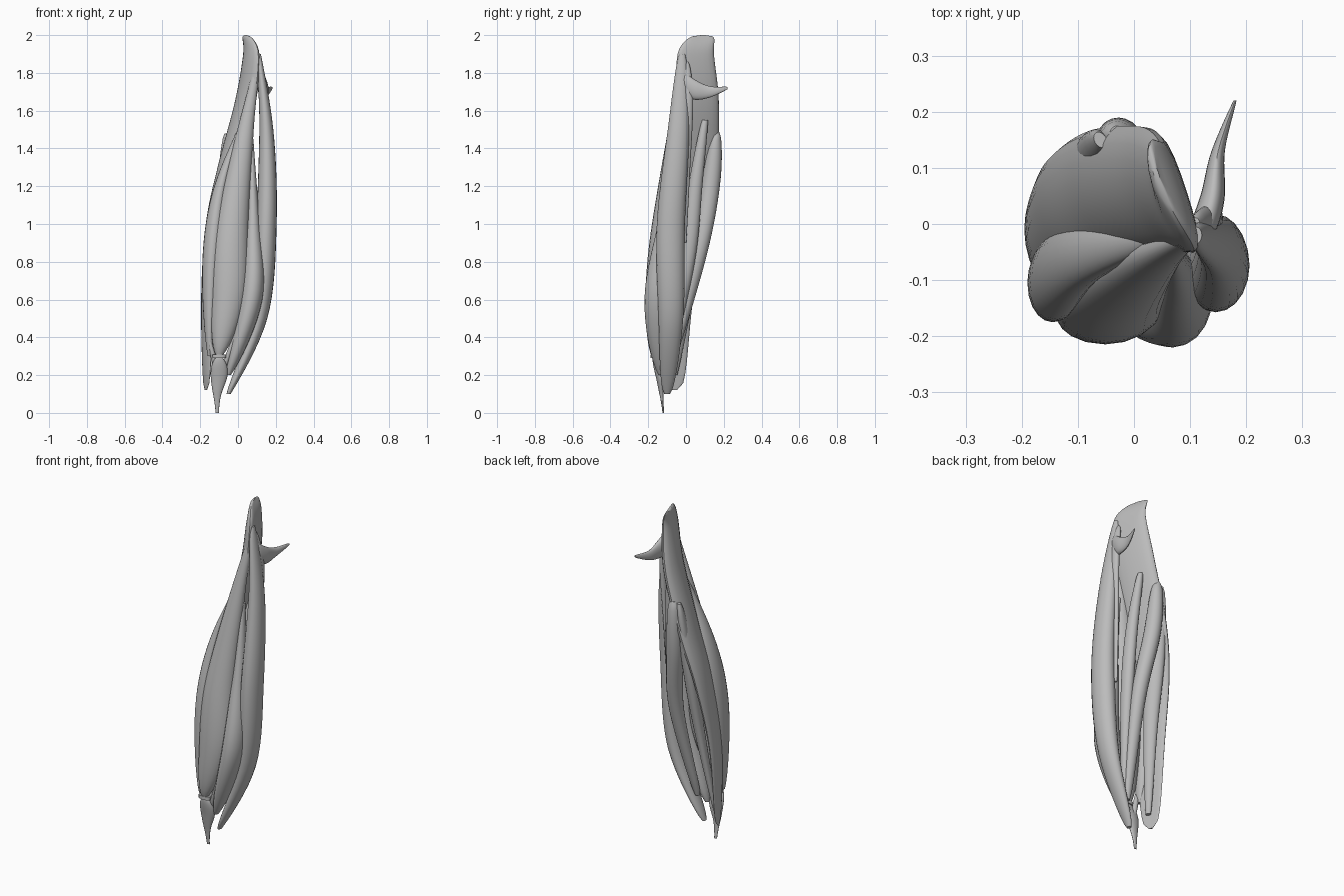
import bpy, bmesh, math
from mathutils import Vector

cube = bpy.data.objects.get("Cube")
if cube:
    bpy.data.objects.remove(cube, do_unlink=True)

grey = bpy.data.materials.new("plain_grey")
grey.use_nodes = True
colour = (0.5, 0.5, 0.5, 1)
grey.diffuse_color = colour
grey.node_tree.nodes["Principled BSDF"].inputs["Base Color"].default_value = colour

SIDES = 20
STEPS = 8


def spline_path(points):
    """Smooth centre line that passes through every given point."""
    points = [Vector(point) for point in points]
    padded = [points[0], *points, points[-1]]
    path = []
    for before, start, end, after in zip(padded, padded[1:], padded[2:], padded[3:]):
        for step in range(STEPS):
            t = step / STEPS
            leave, arrive = (end - before) / 2, (after - start) / 2
            swing = start - end
            path.append(start + leave * t
                        - (swing * 3 + leave * 2 + arrive) * t ** 2
                        + (swing * 2 + leave + arrive) * t ** 3)
    path.append(points[-1])
    return path


def strand(name, points, width, depth, belly=0.5, tip=0.1, full=1, turn=0,
           bend=0, along_y=False):
    """Loft oval rings along a path, swelling to full size at the belly."""
    bm = bmesh.new()
    path = spline_path(points)
    angle = math.radians(turn)
    across = Vector((math.cos(angle), math.sin(angle), 0))
    outward = Vector((-math.sin(angle), math.cos(angle), 0))
    if along_y:
        across, outward = Vector((1, 0, 0)), Vector((0, 0, 1))
    skew = math.log(0.5) / math.log(belly)
    rings = []
    for index, centre in enumerate(path):
        swell = max(0, math.sin(math.pi * (index / (len(path) - 1)) ** skew))
        wide = width * (tip + (1 - tip) * swell ** full)
        deep = depth * (tip + (1 - tip) * swell)
        ring = []
        for side in range(SIDES):
            turn_angle = math.tau * side / SIDES
            cosine, sine = math.cos(turn_angle), math.sin(turn_angle)
            curl = bend * wide * (cosine ** 2 - 0.5)
            ring.append(bm.verts.new(
                centre + across * wide * cosine + outward * (deep * sine + curl)))
        rings.append(ring)
    for low, high in zip(rings, rings[1:]):
        for side in range(SIDES):
            following = (side + 1) % SIDES
            bm.faces.new((low[side], low[following], high[following], high[side]))
    bm.faces.new(rings[0])
    bm.faces.new(rings[-1])
    bmesh.ops.recalc_face_normals(bm, faces=bm.faces)
    mesh = bpy.data.meshes.new(name)
    bm.to_mesh(mesh)
    bm.free()
    mesh.materials.append(grey)
    strand_object = bpy.data.objects.new(name, mesh)
    bpy.context.collection.objects.link(strand_object)
    bpy.ops.object.select_all(action="DESELECT")
    strand_object.select_set(True)
    bpy.context.view_layer.objects.active = strand_object
    bpy.ops.object.shade_smooth_by_angle(angle=math.radians(40))


# Broad curved sheet on the inner side, rising to the top tip
strand("inner_sheet",
       [(.04, .09, 2), (.07, .05, 1.9), (.04, .06, 1.65), (-.05, .05, 1.3),
        (-.12, .01, 1), (-.16, -.05, .6), (-.17, -.06, .12)],
       width=.12, depth=.045, belly=.45, full=.4, turn=108, bend=-.12)

# Long front belly
strand("front_belly",
       [(.11, -.02, 1.88), (.04, -.06, 1.5), (-.03, -.11, 1),
        (-.05, -.14, .6), (-.1, -.17, .3)],
       width=.1, depth=.08, belly=.65, tip=.15)

# Bellies beside the front one
strand("inner_front_belly",
       [(.03, -.03, 1.55), (-.09, -.06, 1.2), (-.14, -.1, .8), (-.15, -.13, .3)],
       width=.05, depth=.075, belly=.6, tip=.2)
strand("outer_front_belly",
       [(.07, -.05, 1.45), (.08, -.1, 1), (.07, -.14, .6), (-.05, -.13, .2)],
       width=.06, depth=.08, belly=.65, tip=.2)

# Large outer belly
strand("outer_belly",
       [(.11, -.02, 1.9), (.15, -.04, 1.5), (.15, -.08, 1),
        (.11, -.08, .5), (-.05, -.1, .1)],
       width=.075, depth=.055, belly=.55, tip=.2, full=.7, turn=90)

# Rear strands
strand("rear_middle_strand",
       [(-.03, .16, 1.49), (-.02, .13, 1.2), (.02, .06, .8), (-.02, -.08, .25)],
       width=.045, depth=.05, belly=.4, tip=.3, full=.6)
strand("rear_inner_strand",
       [(-.06, .15, 1.48), (-.08, .09, 1.1), (-.1, .02, .7), (-.15, -.06, .2)],
       width=.035, depth=.05, belly=.4, tip=.3, turn=30)
strand("rear_outer_strand",
       [(.04, .1, 1.55), (.06, .05, 1.2), (.06, .01, .8), (0, -.08, .3)],
       width=.032, depth=.04, tip=.4, full=.6)

# Upper outer slip with its rear hook
strand("upper_slip",
       [(.11, 0, 1.86), (.14, .01, 1.65), (.13, 0, 1.3), (.12, -.01, .9)],
       width=.018, depth=.028, belly=.35, tip=.4)
strand("rear_hook",
       [(.12, -.02, 1.75), (.14, .05, 1.71), (.15, .13, 1.7), (.18, .22, 1.72)],
       width=.025, depth=.06, belly=.15, along_y=True)

# Lower tendon, its flat cap and the two side straps
strand("lower_tendon",
       [(-.11, -.12, 0), (-.11, -.13, .1), (-.1, -.14, .2), (-.1, -.17, .3)],
       width=.045, depth=.022, belly=.7, tip=.2)
strand("tendon_cap", [(-.1, -.17, .29), (-.1, -.17, .31)],
       width=.036, depth=.018, tip=1)
for name, end in (("inner_strap", (-.15, -.15, .38)),
                  ("outer_strap", (-.01, -.17, .42))):
    root = Vector((-.1, -.13, .17))
    end = Vector(end)
    strand(name, [root, root.lerp(end, .5), end],
           width=.015, depth=.015, tip=.5)
